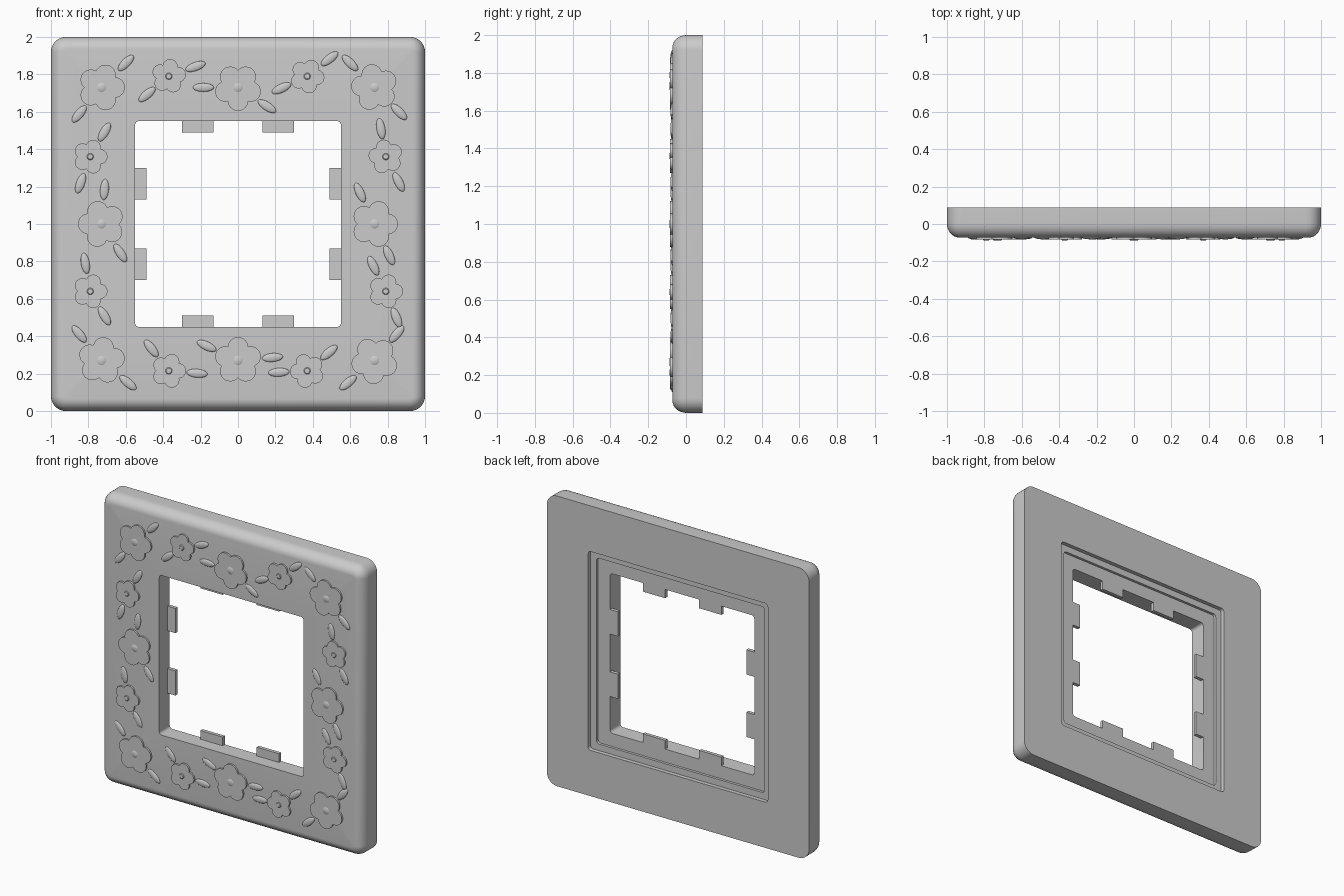
import bpy, bmesh
from math import sin, cos, pi, radians, sqrt
from mathutils import Matrix, Vector

if "Cube" in bpy.data.objects:
    bpy.data.objects.remove(bpy.data.objects["Cube"])

FRONT, BACK, LEDGE = -0.072, 0.088, 0.042


def finish(bm, name, angle=35):
    bmesh.ops.recalc_face_normals(bm, faces=bm.faces[:])
    me = bpy.data.meshes.new(name)
    bm.to_mesh(me)
    bm.free()
    ob = bpy.data.objects.new(name, me)
    bpy.context.collection.objects.link(ob)
    bpy.ops.object.select_all(action='DESELECT')
    ob.select_set(True)
    bpy.context.view_layer.objects.active = ob
    bpy.ops.object.shade_smooth_by_angle(angle=radians(angle))
    return ob


def square_ring(bm, half, r, y, seg=8):
    """Rounded square loop centred on z = 1."""
    verts = []
    for k in range(4):
        mid = pi / 4 + k * pi / 2
        cx = (half - r) * sqrt(2) * cos(mid)
        cz = (half - r) * sqrt(2) * sin(mid)
        for i in range(seg + 1):
            a = k * pi / 2 + i / seg * pi / 2
            verts.append(bm.verts.new((cx + r * cos(a), y, 1 + cz + r * sin(a))))
    return verts


# frame body: nested rounded squares from opening, over the front, to the back rabbet
profile = [(0.55, 0.02, FRONT)]
for i in range(9):
    t = i / 8 * pi / 2
    inset = 0.065 * (1 - sin(t))
    profile.append((1 - inset, 0.08 - inset, FRONT + 0.075 * (1 - cos(t))))
profile += [(1.0, 0.08, BACK), (0.685, 0.02, BACK), (0.685, 0.02, 0.06),
            (0.64, 0.02, 0.06), (0.64, 0.02, LEDGE), (0.55, 0.02, LEDGE)]
bm = bmesh.new()
rings = [square_ring(bm, *p) for p in profile]
for a, b in zip(rings, rings[1:] + rings[:1]):
    n = len(a)
    for i in range(n):
        j = (i + 1) % n
        bm.faces.new((a[i], a[j], b[j], b[i]))
finish(bm, "frame_body")

# clip tabs inside the opening, two per side
bm = bmesh.new()
for k in range(4):
    turn = Matrix.Translation((0, 0, 1)) @ Matrix.Rotation(k * pi / 2, 4, 'Y')
    for s in (-1, 1):
        m = turn @ Matrix.Translation((s * 0.215, 0.03, 0.52)) @ Matrix.Diagonal((0.17, 0.024, 0.06, 1))
        bmesh.ops.create_cube(bm, size=1, matrix=m)
finish(bm, "clip_tabs")

# flowers: x, z, radius, petal turn, two leaf angles
L, S = 0.125, 0.092
FLOWERS = [
    (-0.73, 1.73, L, 0, 45, 230), (0.73, 1.73, L, 30, 135, 315),
    (-0.73, 0.27, L, 10, 130, 320), (0.73, 0.27, L, 50, 220, 50),
    (0, 1.73, L, 54, 327, 180), (0, 0.27, L, 18, 155, 5),
    (-0.73, 1.0, L, 35, 85, 303), (0.73, 1.0, L, 0, 115, 295),
    (-0.37, 1.79, S, 10, 20, 220), (0.37, 1.79, S, 65, 38, 205),
    (-0.37, 0.215, S, 0, 128, 355), (0.37, 0.215, S, 40, 183, 40),
    (-0.79, 1.36, S, 0, 60, 250), (0.79, 1.36, S, 30, 100, 297),
    (-0.79, 0.64, S, 0, 100, 300), (0.79, 0.64, S, 0, 116, 292),
]


def petal_outline(radius, turn, steps=14):
    """Union of five circles as polar points."""
    d, p = 0.56 * radius, 0.44 * radius
    for i in range(5 * steps):
        off = ((i % steps) / steps - 0.5) * 2 * pi / 5
        r = d * cos(off) + sqrt(p * p - (d * sin(off)) ** 2)
        a = radians(turn) + off + (i // steps) * 2 * pi / 5
        yield r * cos(a), r * sin(a)


petals, centres, leaves = bmesh.new(), bmesh.new(), bmesh.new()
for x, z, R, turn, *leaf_angles in FLOWERS:
    # raised petal plate
    face = petals.faces.new([petals.verts.new((x + u, FRONT + 0.002, z + v))
                             for u, v in petal_outline(R, turn)])
    top = bmesh.ops.extrude_face_region(petals, geom=[face])
    bmesh.ops.translate(petals, vec=Vector((0, -0.014, 0)),
                        verts=[g for g in top['geom'] if isinstance(g, bmesh.types.BMVert)])
    # tapered centre button
    m = Matrix.Translation((x, -0.085, z)) @ Matrix.Rotation(pi / 2, 4, 'X')
    bmesh.ops.create_cone(centres, cap_ends=True, segments=24, radius1=0.22 * R,
                          radius2=0.15 * R, depth=0.006, matrix=m)
    # two flat domed leaves
    for ang in leaf_angles:
        a, dist = radians(ang), R + 0.06
        m = (Matrix.Translation((x + dist * cos(a), FRONT, z + dist * sin(a)))
             @ Matrix.Rotation(-a, 4, 'Y') @ Matrix.Diagonal((0.056, 0.01, 0.023, 1)))
        bmesh.ops.create_uvsphere(leaves, u_segments=20, v_segments=12, radius=1, matrix=m)
finish(petals, "flower_petals")
finish(centres, "flower_centres")
finish(leaves, "leaves", 60)
